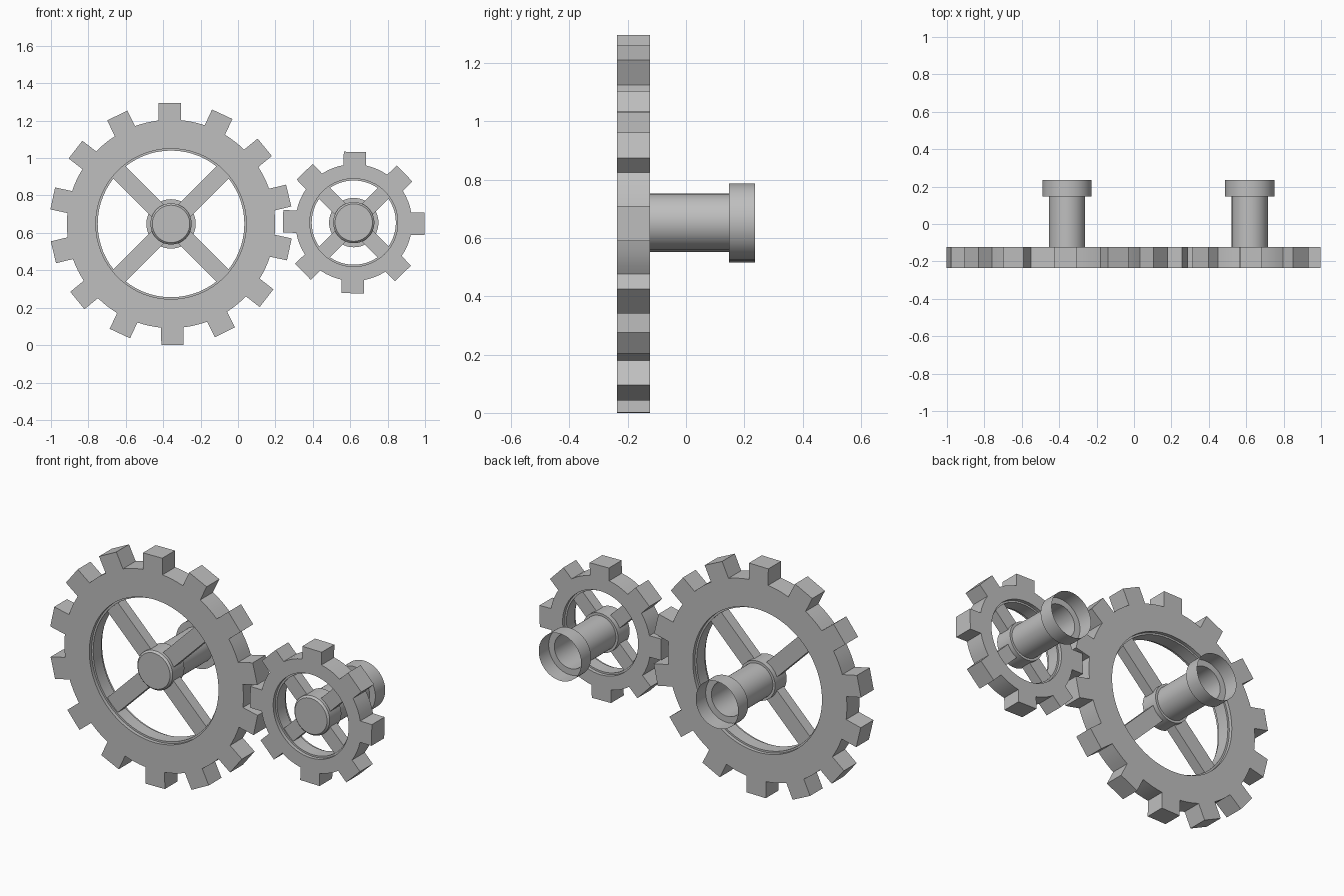
import bpy, bmesh, math
from mathutils import Matrix, Vector

cube = bpy.data.objects.get("Cube")
if cube:
    bpy.data.objects.remove(cube, do_unlink=True)

# One plain grey for everything
grey = bpy.data.materials.new("plain_grey")
grey.use_nodes = True
COLOUR = (0.52, 0.52, 0.52, 1)
grey.diffuse_color = COLOUR
grey.node_tree.nodes["Principled BSDF"].inputs["Base Color"].default_value = COLOUR

FRONT, BACK = -0.236, -0.123


def finish(bm, name, centre):
    """Turn a bmesh into a named, smooth-by-angle object at the wheel centre."""
    me = bpy.data.meshes.new(name)
    bm.to_mesh(me)
    bm.free()
    me.materials.append(grey)
    ob = bpy.data.objects.new(name, me)
    ob.location = (centre[0], 0, centre[1])
    bpy.context.collection.objects.link(ob)
    bpy.ops.object.select_all(action='DESELECT')
    ob.select_set(True)
    bpy.context.view_layer.objects.active = ob
    bpy.ops.object.shade_smooth_by_angle(angle=math.radians(30))
    return ob


def lathe(name, profile, centre, closed=False, steps=64):
    """Spin (radius, y) points around the y axis."""
    bm = bmesh.new()
    verts = [bm.verts.new((r, y, 0)) for r, y in profile]
    pairs = list(zip(verts, verts[1:]))
    if closed:
        pairs.append((verts[-1], verts[0]))
    edges = [bm.edges.new(p) for p in pairs]
    bmesh.ops.spin(bm, geom=verts + edges, cent=(0, 0, 0), axis=(0, 1, 0),
                   angle=math.tau, steps=steps)
    bmesh.ops.remove_doubles(bm, verts=bm.verts, dist=1e-5)
    bmesh.ops.recalc_face_normals(bm, faces=bm.faces)
    return finish(bm, name, centre)


def toothed_rim(name, centre, teeth, tip, root, hole, half, turn):
    """Flat ring with square teeth, extruded to the gear thickness."""
    bm = bmesh.new()
    spread = math.asin(half / root)
    pitch = math.tau / teeth
    n = 4                                   # segments per tooth base and per gap
    angles = []
    for i in range(teeth):
        mid = turn + i * pitch
        angles += [mid - spread + 2 * spread * k / n for k in range(n)]
        angles += [mid + spread + (pitch - 2 * spread) * k / n for k in range(n)]

    def ring(r):
        return [bm.verts.new((r * math.cos(a), FRONT, r * math.sin(a))) for a in angles]

    outer, inner = ring(root), ring(hole)
    count = len(angles)
    for i in range(count):
        j = (i + 1) % count
        bm.faces.new((outer[i], outer[j], inner[j], inner[i]))
    for i in range(teeth):
        rot = Matrix.Rotation(-(turn + i * pitch), 3, 'Y')
        tips = [bm.verts.new(rot @ Vector((tip, FRONT, s * half))) for s in (1, -1)]
        base = [outer[(i * 2 * n + k) % count] for k in range(n + 1)]
        bm.faces.new(base + tips)
    ext = bmesh.ops.extrude_face_region(bm, geom=bm.faces[:], use_keep_orig=True)
    moved = [g for g in ext["geom"] if isinstance(g, bmesh.types.BMVert)]
    bmesh.ops.translate(bm, verts=moved, vec=(0, BACK - FRONT, 0))
    bmesh.ops.recalc_face_normals(bm, faces=bm.faces)
    return finish(bm, name, centre)


def spokes(name, centre, length, width):
    """Four diagonal bars from the hub to the rim."""
    bm = bmesh.new()
    start, depth = 0.09, 0.06
    for i in range(4):
        m = (Matrix.Rotation(math.radians(45 + 90 * i), 4, 'Y')
             @ Matrix.Translation(((start + length) / 2, (FRONT + BACK) / 2, 0))
             @ Matrix.Diagonal((length - start, depth, width, 1)))
        bmesh.ops.create_cube(bm, size=1, matrix=m)
    return finish(bm, name, centre)


def gear(label, centre, teeth, tip, root, hole, spoke_width, turn):
    toothed_rim(label + "_toothed_rim", centre, teeth, tip, root, hole, 0.06, turn)
    # Narrow raised band inside the rim
    lathe(label + "_inner_band",
          [(hole + 0.01, FRONT + 0.02), (hole - 0.01, FRONT + 0.02),
           (hole - 0.01, BACK - 0.02), (hole + 0.01, BACK - 0.02)],
          centre, closed=True)
    spokes(label + "_spokes", centre, hole + 0.003, spoke_width)
    # Closed hub with a small front bevel
    lathe(label + "_hub",
          [(0, FRONT), (0.1, FRONT), (0.11, FRONT + 0.01), (0.11, BACK), (0.09, BACK)],
          centre)
    # Hollow axle with an open flared collar at the back
    lathe(label + "_axle",
          [(0.0965, FRONT + 0.02), (0.0965, 0.148), (0.132, 0.148), (0.132, 0.236)],
          centre)


gear("large", (-0.358, 0.648), 14, 0.647, 0.557, 0.402, 0.093, math.radians(90.7))
gear("small", (0.619, 0.655), 8, 0.378, 0.312, 0.235, 0.082, math.radians(89))
